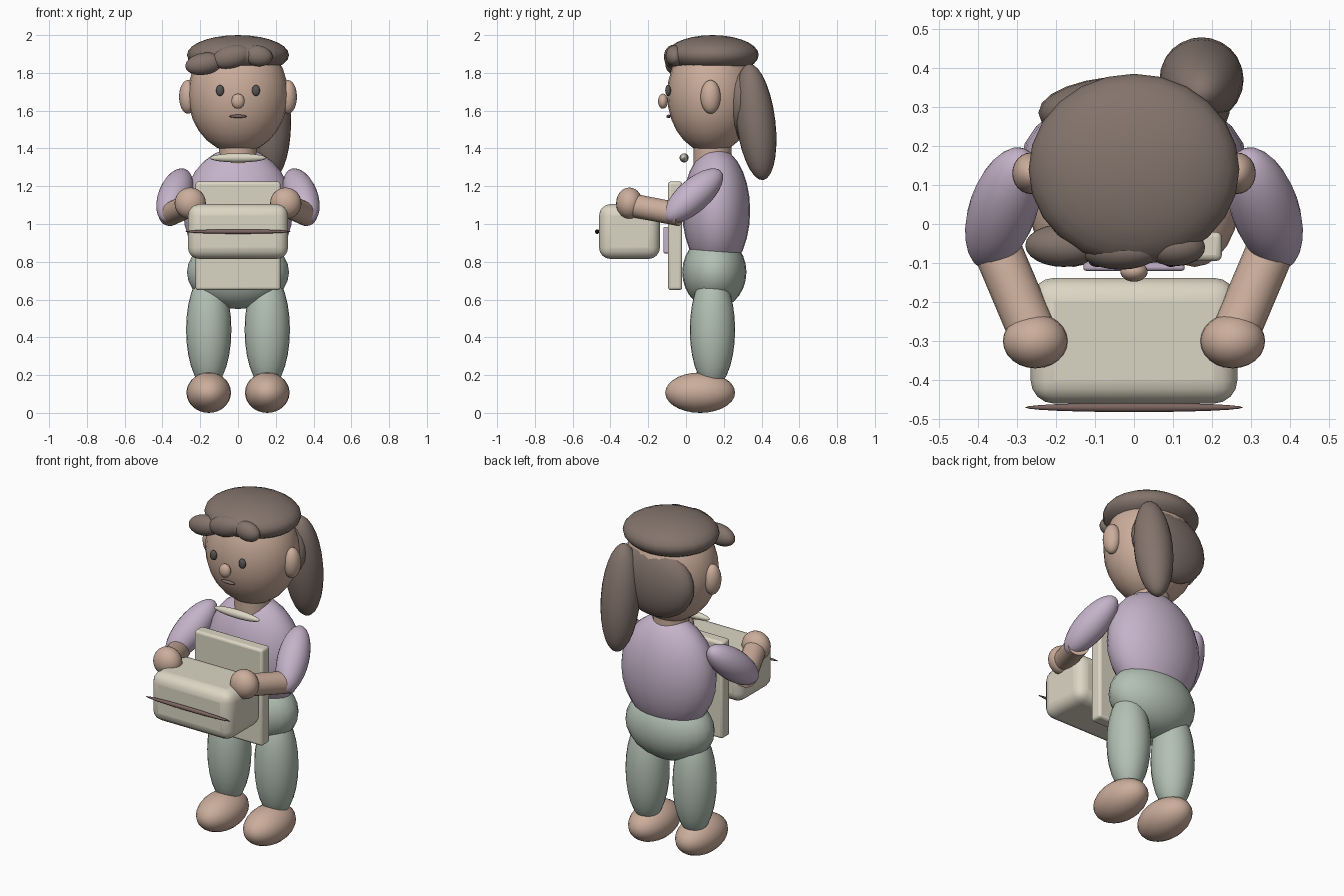
import bpy
from math import radians
from mathutils import Vector

if "Cube" in bpy.data.objects:
    bpy.data.objects.remove(bpy.data.objects["Cube"], do_unlink=True)


def material(name, rgb):
    m = bpy.data.materials.new(name)
    m.use_nodes = True
    m.diffuse_color = (*rgb, 1)
    m.node_tree.nodes["Principled BSDF"].inputs["Base Color"].default_value = (*rgb, 1)
    return m


skin = material("warm skin", (0.60, 0.42, 0.33))
hair = material("brown hair", (0.23, 0.175, 0.15))
lilac = material("lilac cloth", (0.56, 0.45, 0.59))
sage = material("sage cloth", (0.45, 0.53, 0.46))
cream = material("cream canvas", (0.71, 0.67, 0.55))
dark = material("dark eye", (0.10, 0.09, 0.09))
trim = material("brown trim", (0.20, 0.13, 0.12))


def finish(name, mat, angle=50):
    ob = bpy.context.object
    ob.name = name
    ob.data.materials.append(mat)
    bpy.ops.object.transform_apply(location=False, rotation=True, scale=True)
    bpy.ops.object.shade_smooth_by_angle(angle=radians(angle))
    return ob


def ellipsoid(name, mat, center, radii, rot=(0, 0, 0), seg=24, rings=14):
    bpy.ops.mesh.primitive_uv_sphere_add(segments=seg, ring_count=rings, radius=1, location=center,
                                         rotation=[radians(a) for a in rot])
    bpy.context.object.scale = radii
    return finish(name, mat)


def limb(name, mat, a, b, radius):
    a, b = Vector(a), Vector(b)
    bpy.ops.mesh.primitive_cylinder_add(vertices=20, radius=radius, depth=(b - a).length,
                                        location=(a + b) / 2,
                                        rotation=(b - a).to_track_quat("Z", "Y").to_euler())
    return finish(name, mat)


def box(name, mat, low, high, bevel, segments=3):
    low, high = Vector(low), Vector(high)
    bpy.ops.mesh.primitive_cube_add(size=1, location=(low + high) / 2)
    ob = bpy.context.object
    ob.scale = high - low
    finish(name, mat, 35)
    mod = ob.modifiers.new("Rounded edges", "BEVEL")
    mod.width, mod.segments = bevel, segments
    return ob


# Head, neck and face
ellipsoid("head", skin, (0, 0.135, 1.685), (0.265, 0.235, 0.31))
limb("neck", skin, (0, 0.14, 1.30), (0, 0.14, 1.46), 0.10)
ellipsoid("nose", skin, (0, -0.122, 1.65), (0.035, 0.026, 0.04))
ellipsoid("mouth", trim, (0, -0.092, 1.57), (0.046, 0.012, 0.009))

# Hair
ellipsoid("hair_cap", hair, (0, 0.14, 1.895), (0.27, 0.245, 0.105))
ellipsoid("back_hair", hair, (0, 0.285, 1.655), (0.245, 0.095, 0.21))
ellipsoid("ponytail", hair, (0.173, 0.37, 1.54), (0.108, 0.103, 0.31), (7, 0, 0))
ellipsoid("fringe_right", hair, (-0.18, -0.055, 1.848), (0.10, 0.055, 0.058), (0, -10, 0))
ellipsoid("fringe_middle", hair, (-0.035, -0.067, 1.885), (0.105, 0.05, 0.06), (0, -14, 0))
ellipsoid("fringe_left", hair, (0.105, -0.06, 1.89), (0.078, 0.048, 0.055), (0, 8, 0))

# Torso, hips and collar
ellipsoid("torso", lilac, (0, 0.16, 1.07), (0.29, 0.18, 0.335))
ellipsoid("hips", sage, (0, 0.15, 0.745), (0.27, 0.17, 0.195))
ellipsoid("collar", cream, (0, -0.01, 1.35), (0.15, 0.024, 0.024))

# Parts on both sides
for side, s in (("right", -1), ("left", 1)):
    ellipsoid(f"{side}_eye", dark, (s * 0.095, -0.095, 1.707), (0.021, 0.015, 0.029))
    ellipsoid(f"{side}_ear", skin, (s * 0.265, 0.13, 1.673), (0.047, 0.053, 0.089))
    ellipsoid(f"{side}_leg", sage, (s * 0.155, 0.14, 0.44), (0.12, 0.12, 0.31))
    ellipsoid(f"{side}_foot", skin, (s * 0.155, 0.075, 0.107), (0.118, 0.185, 0.107))
    arm = Vector((s * 0.25, -0.72, -0.64)).to_track_quat("Z", "Y").to_euler()
    ellipsoid(f"{side}_upper_arm", lilac, (s * 0.335, 0.04, 1.15), (0.087, 0.087, 0.2),
              [a * 180 / 3.14159 for a in arm])
    limb(f"{side}_forearm", skin, (s * 0.365, -0.03, 1.05), (s * 0.255, -0.29, 1.1), 0.062)
    ellipsoid(f"{side}_hand", skin, (s * 0.253, -0.30, 1.11), (0.083, 0.07, 0.083))

# Apron panel with pocket, and the carried bag with its trim line
box("apron_panel", cream, (-0.225, -0.095, 0.65), (0.225, -0.02, 1.225), 0.015)
box("apron_pocket", lilac, (-0.13, -0.12, 0.845), (0.13, -0.085, 0.985), 0.008)
box("bag", cream, (-0.265, -0.46, 0.815), (0.265, -0.138, 1.105), 0.06, 4)
ellipsoid("bag_trim", trim, (0, -0.47, 0.96), (0.28, 0.012, 0.012))
